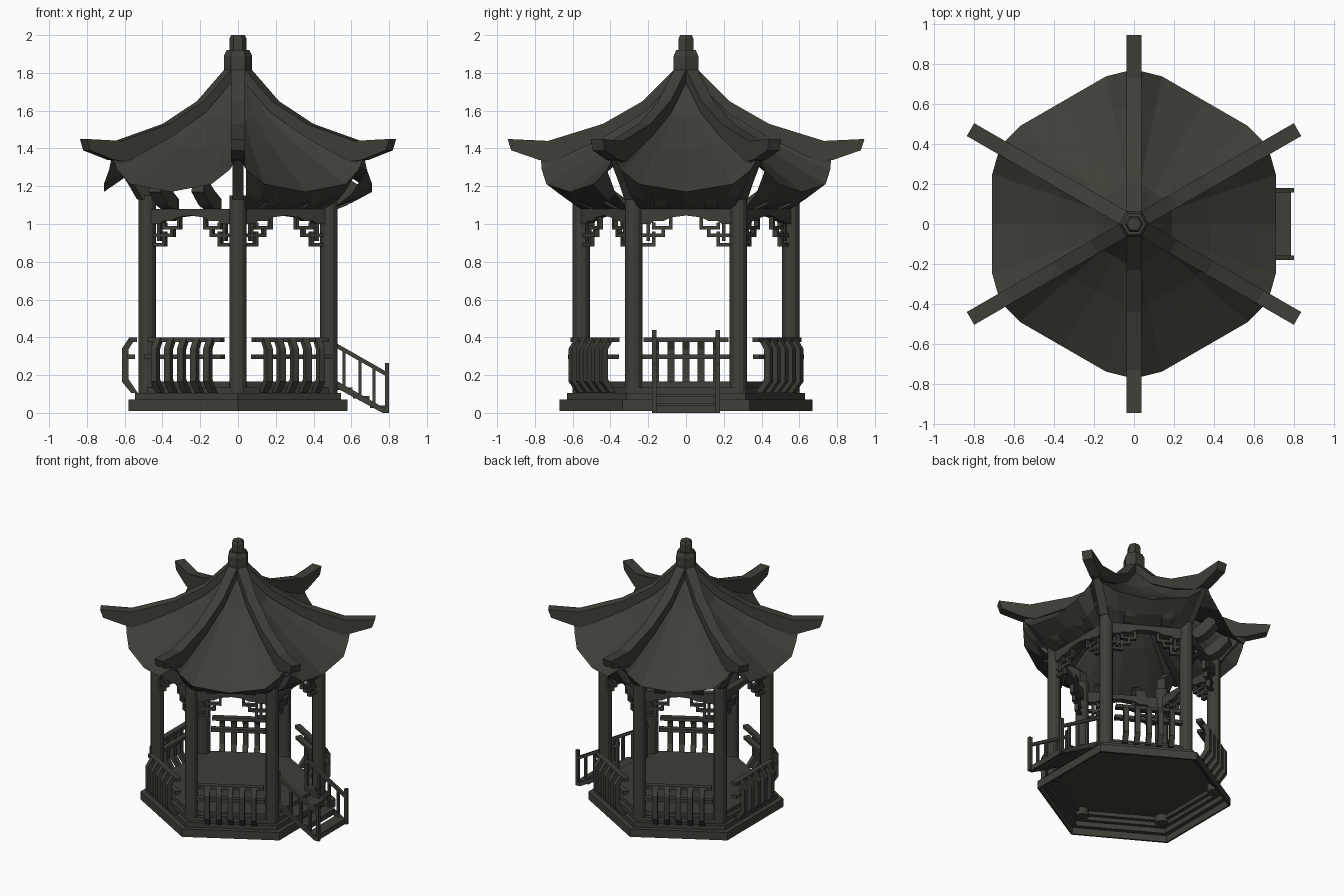
import bpy, bmesh, math
from mathutils import Matrix

if "Cube" in bpy.data.objects:
    bpy.data.objects.remove(bpy.data.objects["Cube"])

mat = bpy.data.materials.new("dark olive grey")
mat.diffuse_color = (0.050, 0.050, 0.040, 1)
mat.use_nodes = True
mat.node_tree.nodes["Principled BSDF"].inputs["Base Color"].default_value = mat.diffuse_color
FACES = [60 * k for k in range(6)]            # outward directions of the six sides
CORNERS = [30 + 60 * k for k in range(6)]     # directions of the six corners


def make(name, build, angles=(0,)):
    """Build a part in local space (x outward, y sideways) and repeat it about z."""
    bm = bmesh.new()
    for a in angles:
        part = bmesh.new()
        build(part)
        part.transform(Matrix.Rotation(math.radians(a), 4, 'Z'))
        tmp = bpy.data.meshes.new("tmp")
        part.to_mesh(tmp)
        part.free()
        bm.from_mesh(tmp)
        bpy.data.meshes.remove(tmp)
    me = bpy.data.meshes.new(name)
    bm.to_mesh(me)
    bm.free()
    me.materials.append(mat)
    ob = bpy.data.objects.new(name, me)
    bpy.context.collection.objects.link(ob)
    return ob


def prism(bm, pts, d0, d1, plane='xz'):
    """Extrude an outline: 'xz' along y, 'yz' along x."""
    def at(p, d):
        return (p[0], d, p[1]) if plane == 'xz' else (d, p[0], p[1])
    a = [bm.verts.new(at(p, d0)) for p in pts]
    b = [bm.verts.new(at(p, d1)) for p in pts]
    fs = [bm.faces.new(a), bm.faces.new(b[::-1])]
    n = len(pts)
    for i in range(n):
        fs.append(bm.faces.new((a[i], b[i], b[(i + 1) % n], a[(i + 1) % n])))
    bmesh.ops.recalc_face_normals(bm, faces=fs)


def box(bm, x0, x1, y0, y1, z0, z1):
    prism(bm, [(x0, z0), (x1, z0), (x1, z1), (x0, z1)], y0, y1)


def lathe(bm, prof, sides, turn=0, cx=0):
    """Revolve (radius, z) points, closing both ends with caps."""
    rings = [[bm.verts.new((cx + r * math.cos(turn + math.tau * i / sides),
                            r * math.sin(turn + math.tau * i / sides), z))
              for i in range(sides)] for r, z in prof]
    for p, q in zip(rings, rings[1:]):
        for i in range(sides):
            j = (i + 1) % sides
            bm.faces.new((p[i], p[j], q[j], q[i]))
    bm.faces.new(rings[0][::-1])
    bm.faces.new(rings[-1])
    bmesh.ops.recalc_face_normals(bm, faces=bm.faces[:])


# Thin stepped hexagonal base, hollow underneath
make("base", lambda bm: lathe(bm, [
    (.56, .155), (.56, .127), (.59, .127), (.59, .097), (.62, .097), (.62, .06),
    (.655, .06), (.655, .01), (.67, .01), (.67, .07), (.63, .07), (.63, .105),
    (.60, .105), (.60, .135), (.57, .135), (.57, .165)], 6, math.radians(30)))

# Columns
make("columns", lambda bm: lathe(bm, [(.046, .1), (.046, 1.15)], 12, 0, .555), CORNERS)


# Arched beams between the columns
def beam(bm):
    half = [(.25, 1.0), (.19, 1.0), (.17, 1.015), (.12, 1.015), (.08, 1.035), (0, 1.045)]
    arch = half + [(-y, z) for y, z in half[-2::-1]]
    prism(bm, [(-.25, 1.08), (.25, 1.08)] + arch, .455, .505, 'yz')
make("beams", beam, FACES)


# Stepped fretwork under each beam
def fret(bm):
    w = .009
    bars = [(.24, .89, .17, .89), (.17, .89, .17, .95), (.24, .94, .12, .94),
            (.20, .92, .20, 1.0), (.12, .94, .12, .98),
            (.17, .98, .08, .98), (.08, .98, .08, 1.03), (.17, .98, .17, 1.0)]
    for y0, z0, y1, z1 in bars:
        for s in (1, -1):
            ya, yb = sorted((s * y0, s * y1))
            box(bm, .466, .494, ya - w, yb + w, min(z0, z1) - w, max(z0, z1) + w)
make("fretwork", fret, FACES)


# Bowed railing on every side but the entrance
def rail(bm):
    bow = [(.53, .105), (.565, .105), (.615, .165), (.615, .34), (.575, .40),
           (.54, .40), (.58, .335), (.58, .18)]
    for i in range(-2, 3):
        prism(bm, bow, i * .08 - .018, i * .08 + .018)
    box(bm, .535, .575, -.225, .225, .375, .40)
    box(bm, .545, .585, -.235, .235, .285, .31)
make("railing", rail, FACES[1:])


# Curved roof sheets: ridge profile blended down to the sagging middle of each side
RIDGE = [(.05, 1.80), (.22, 1.61), (.43, 1.48), (.60, 1.41), (.77, 1.36)]
MID = [(.045, 1.79), (.19, 1.56), (.38, 1.40), (.55, 1.28), (.71, 1.17)]


def roof_point(k, u):
    (rr, rz), (mr, mz) = RIDGE[k], MID[k]
    x = mr + (rr * math.cos(math.pi / 6) - mr) * max(0, (abs(u) - .62) / .38)
    return (x, u * rr / 2 * (1.04 if abs(u) < 1 else 1), mz + (rz - mz) * abs(u) ** 3.2)


def grid(bm, rows):
    rows = [[bm.verts.new(p) for p in row] for row in rows]
    for p, q in zip(rows, rows[1:]):
        for i in range(len(p) - 1):
            bm.faces.new((p[i], q[i], q[i + 1], p[i + 1]))


make("roof_sheets", lambda bm: grid(bm, [
    [roof_point(k, u) for u in (-1, -.86, -.62, 0, .62, .86, 1)] for k in range(5)]), FACES)

# Ridge beams with upturned ends
make("ridges", lambda bm: prism(bm, [
    (.05, 1.83), (.08, 1.80), (.23, 1.65), (.44, 1.53), (.73, 1.44), (.945, 1.45),
    (.925, 1.39), (.78, 1.34), (.70, 1.33), (.43, 1.46), (.22, 1.59), (.05, 1.76)],
    -.037, .037), CORNERS)

# Hip brackets joining columns to ridges
make("hip_brackets", lambda bm: prism(bm, [
    (.54, 1.13), (.60, 1.13), (.66, 1.22), (.76, 1.35), (.68, 1.36), (.54, 1.24)],
    -.03, .03), CORNERS)


# Paired eave brackets above each beam, none on the side opposite the entrance
def bracket(bm):
    for y in (-.13, .13):
        prism(bm, [(.46, 1.08), (.53, 1.08), (.58, 1.10), (.655, 1.17), (.65, 1.20),
                   (.60, 1.23), (.54, 1.18), (.46, 1.13)], y - .036, y + .036)
make("eave_brackets", bracket, [a for a in FACES if a != 180])


# Curved soffits from beam to eave on the entrance half
def soffit(bm):
    us = (-.86, -.62, 0, .62, .86)
    eave = [roof_point(4, u) for u in us]
    inner = [(.50, u * .29, 1.08) for u in us]
    middle = [(.60, (a[1] + b[1]) / 2, a[2] * .4 + b[2] * .6 - .005)
              for a, b in zip(eave, inner)]
    grid(bm, [inner, middle, eave])
make("soffits", soffit, (0, 60, -60))

# Finial
make("finial", lambda bm: lathe(bm, [
    (.075, 1.80), (.075, 1.89), (.06, 1.92), (.046, 1.92), (.046, 1.98), (.036, 2.0)], 6))


# Entrance steps
def steps(bm):
    for x, z in ((.52, .135), (.61, .09), (.70, .04)):
        box(bm, x, x + .085, -.165, .165, z - .015, z)
        box(bm, x + .07, x + .085, -.165, .165, z - .04, z)
make("steps", steps)


# Sloping handrails, posts and stringers on both sides of the steps
def stair_rail(bm):
    k = .57
    for y in (-.168, .168):
        a, b = y - .011, y + .011
        prism(bm, [(.46, .205), (.79, .017), (.79, 0), (.765, 0), (.46, .165)], a, b)
        prism(bm, [(.44, .415), (.79, .415 - .35 * k), (.79, .39 - .35 * k), (.44, .39)], a, b)
        for x in (.56, .645, .72):
            z = .40 - (x - .44) * k
            box(bm, x - .008, x + .008, a, b, z - .21, z)
        box(bm, .778, .80, a, b, 0, .265)
        box(bm, .445, .467, a, b, .15, .44)
make("stair_railings", stair_rail)
